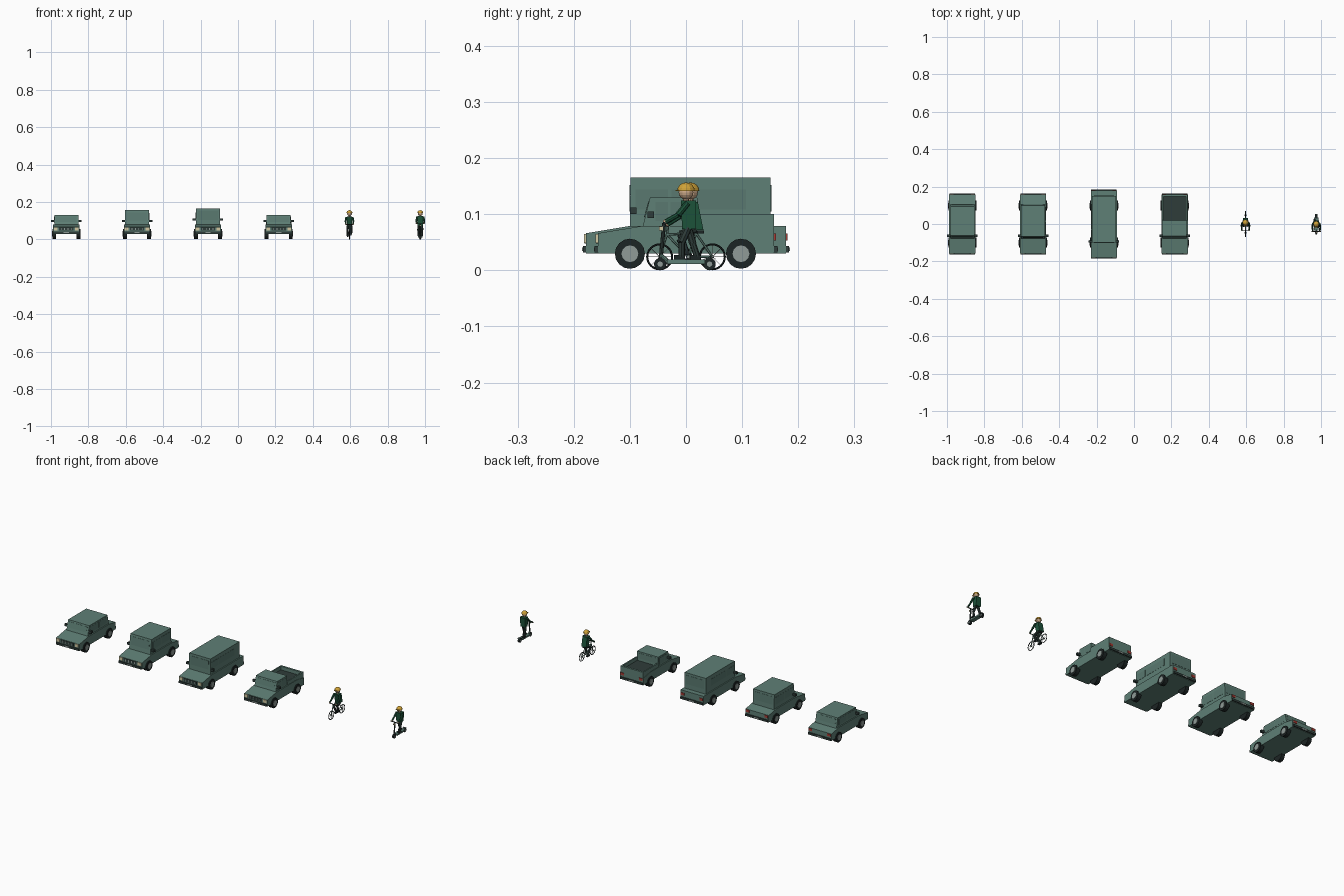
import bpy, bmesh, math
from mathutils import Vector

if "Cube" in bpy.data.objects:
    bpy.data.objects.remove(bpy.data.objects["Cube"])


def material(name, r, g, b):
    m = bpy.data.materials.new(name)
    m.diffuse_color = (r, g, b, 1)
    m.use_nodes = True
    m.node_tree.nodes["Principled BSDF"].inputs["Base Color"].default_value = m.diffuse_color
    return m


PAINT = material("grey green paint", 0.113, 0.214, 0.18)
GLASS = material("tinted glass", 0.1, 0.19, 0.16)
TRIM = material("dark trim", 0.028, 0.046, 0.042)
RUBBER = material("black rubber", 0.012, 0.018, 0.018)
METAL = material("light metal", 0.28, 0.33, 0.31)
LAMP = material("cream lamp", 0.65, 0.58, 0.36)
RED = material("red lamp", 0.38, 0.045, 0.035)
YELLOW = material("yellow helmet", 0.62, 0.36, 0.04)
SKIN = material("skin", 0.6, 0.4, 0.25)
SHIRT = material("green cloth", 0.012, 0.085, 0.042)


def finish(name, bm, mat, smooth=False):
    bmesh.ops.recalc_face_normals(bm, faces=bm.faces)
    me = bpy.data.meshes.new(name)
    bm.to_mesh(me)
    bm.free()
    me.materials.append(mat)
    ob = bpy.data.objects.new(name, me)
    bpy.context.collection.objects.link(ob)
    if smooth:
        for p in me.polygons:
            p.use_smooth = True
    return ob


def prism(name, pts, x0, x1, mat):
    """Side profile of (y, z) points stretched along x."""
    bm = bmesh.new()
    a = [bm.verts.new((x0, y, z)) for y, z in pts]
    b = [bm.verts.new((x1, y, z)) for y, z in pts]
    bm.faces.new(a)
    bm.faces.new(b[::-1])
    for i in range(len(pts)):
        j = (i + 1) % len(pts)
        bm.faces.new((a[i], a[j], b[j], b[i]))
    return finish(name, bm, mat)


def box(name, x0, x1, y0, y1, z0, z1, mat):
    return prism(name, [(y0, z0), (y1, z0), (y1, z1), (y0, z1)], x0, x1, mat)


def rod(name, a, b, r, mat, sides=8, r2=None):
    a, b = Vector(a), Vector(b)
    bm = bmesh.new()
    bmesh.ops.create_cone(bm, cap_ends=True, segments=sides, radius1=r,
                          radius2=r if r2 is None else r2, depth=(b - a).length)
    ob = finish(name, bm, mat)
    ob.rotation_euler = (b - a).to_track_quat('Z', 'Y').to_euler()
    ob.location = (a + b) / 2
    return ob


def ball(name, c, r, mat, keep_above=None):
    bm = bmesh.new()
    bmesh.ops.create_uvsphere(bm, u_segments=12, v_segments=8, radius=r)
    if keep_above is not None:
        cut = bmesh.ops.bisect_plane(bm, geom=bm.verts[:] + bm.edges[:] + bm.faces[:],
                                     plane_co=(0, 0, keep_above), plane_no=(0, 0, -1), clear_outer=True)
        bmesh.ops.contextual_create(bm, geom=[e for e in cut['geom_cut'] if isinstance(e, bmesh.types.BMEdge)])
    ob = finish(name, bm, mat)
    ob.location = c
    return ob


def car(n, x, L, tail_z, cab, roof_z, win_z, mirror, panes):
    """cab = y of windscreen base, windscreen top, rear top, rear base."""
    belt, w, c = 0.079, 0.07, 0.064
    # lower body with sloping bonnet
    prism(n + "_body", [(-L, 0.03), (L, 0.03), (L, tail_z), (0.095, belt),
                        (cab[0], belt), (-L, 0.066)], x - w, x + w, PAINT)
    # cabin
    fb, ft, rt, rb = cab
    prism(n + "_cabin", [(fb, belt - 0.004), (rb, belt - 0.004), (rt, roof_z), (ft, roof_z)],
          x - c, x + c, PAINT)

    # windscreen and rear window follow the cabin slope
    def slope(y0, y1, t):
        return (y0 + (y1 - y0) * t, belt + (roof_z - belt) * t)
    for part, y0, y1, d in (("windscreen", fb, ft, -0.0012), ("rear_window", rb, rt, 0.0012)):
        p, q = slope(y0, y1, 0.3), slope(y0, y1, 0.85)
        prism(n + "_" + part, [p, q, (q[0] + d, q[1]), (p[0] + d, p[1])], x - 0.054, x + 0.054, GLASS)
    for s, side in ((-1, "left"), (1, "right")):
        # side windows
        for i, (a, b) in enumerate(panes):
            box(f"{n}_window_{side}_{i}", x + s * (c - 0.001), x + s * (c + 0.001), a, b, win_z[0], win_z[1], GLASS)
        # mirrors
        my, mz = mirror
        box(f"{n}_mirror_{side}", x + s * 0.063, x + s * 0.082, my - 0.006, my + 0.006, mz - 0.006, mz + 0.006, TRIM)
        # wheels with hubs
        for wy, end in ((-0.1, "front"), (0.098, "rear")):
            rod(f"{n}_wheel_{end}_{side}", (x + s * 0.054, wy, 0.0295), (x + s * 0.075, wy, 0.0295), 0.0268, RUBBER, 16)
            rod(f"{n}_hub_{end}_{side}", (x + s * 0.07, wy, 0.0295), (x + s * 0.077, wy, 0.0295), 0.015, METAL, 12)
        # lamps
        box(f"{n}_headlight_{side}", x + s * 0.046, x + s * 0.066, -L - 0.004, -L + 0.002, 0.049, 0.065, LAMP)
        box(f"{n}_tail_light_{side}", x + s * 0.046, x + s * 0.066, L - 0.002, L + 0.003, 0.053, 0.066, RED)
    # grille with bars, bumpers and plate
    box(n + "_grille", x - 0.038, x + 0.038, -L - 0.003, -L + 0.001, 0.048, 0.064, TRIM)
    for i in range(4):
        gx = x - 0.027 + i * 0.018
        box(f"{n}_grille_bar_{i}", gx - 0.002, gx + 0.002, -L - 0.004, -L, 0.05, 0.062, METAL)
    for s, end in ((-1, "front"), (1, "rear")):
        box(f"{n}_bumper_{end}", x - 0.068, x + 0.068, s * (L - 0.004), s * (L + 0.006), 0.032, 0.043, TRIM)
        box(f"{n}_plate_{end}", x - 0.014, x + 0.014, s * (L + 0.005), s * (L + 0.007), 0.034, 0.041, METAL)


SEDAN, SUV, VAN, PICKUP, BIKE, SCOOT = [-0.918 + 0.3785 * i for i in range(6)]
car("sedan", SEDAN, 0.157, 0.068, (-0.078, -0.062, 0.094, 0.106), 0.13, (0.09, 0.122), (-0.063, 0.099),
    [(-0.056, 0.012), (0.018, 0.086)])
car("wagon", SUV, 0.157, 0.068, (-0.078, -0.066, 0.1, 0.104), 0.157, (0.1, 0.14), (-0.063, 0.099),
    [(-0.056, 0.012), (0.018, 0.09)])
car("van", VAN, 0.178, 0.079, (-0.1, -0.099, 0.151, 0.151), 0.165, (0.108, 0.144), (-0.094, 0.106),
    [(-0.09, -0.032), (-0.026, 0.107)])
car("pickup", PICKUP, 0.157, 0.068, (-0.078, -0.064, 0.02, 0.022), 0.13, (0.088, 0.122), (-0.063, 0.099),
    [(-0.054, -0.032), (-0.028, 0.012)])

# open cargo bed
for s, side in ((-1, "left"), (1, "right")):
    box("bed_wall_" + side, PICKUP + s * 0.061, PICKUP + s * 0.068, 0.02, 0.157, 0.066, 0.1, PAINT)
box("bed_tailgate", PICKUP - 0.061, PICKUP + 0.061, 0.146, 0.157, 0.066, 0.1, PAINT)
box("bed_floor", PICKUP - 0.061, PICKUP + 0.061, 0.022, 0.146, 0.07, 0.0805, TRIM)


def rider(n, x, hip, shoulder, head_y, hand, knees, feet):
    """All points are (y, z)."""
    # torso
    (hy, hz), (sy, sz) = hip, shoulder
    prism(n + "_torso", [(hy - 0.011, hz), (hy + 0.013, hz), (sy + 0.015, sz), (sy - 0.012, sz)],
          x - 0.014, x + 0.014, SHIRT)
    # neck, head and helmet
    rod(n + "_neck", (x, head_y, sz - 0.003), (x, head_y, sz + 0.01), 0.005, SKIN)
    ball(n + "_head", (x, head_y, 0.139), 0.0132, SKIN)
    ball(n + "_helmet", (x, head_y, 0.1405), 0.016, YELLOW, 0.001)
    box(n + "_helmet_brim", x - 0.009, x + 0.009, head_y - 0.019, head_y - 0.008, 0.141, 0.1435, YELLOW)
    for s, side, k, f in ((-1, "left", knees[0], feet[0]), (1, "right", knees[1], feet[1])):
        # arms
        elbow = (x + s * 0.021, (sy + hand[0]) / 2 + 0.003, (sz + hand[1]) / 2 - 0.006)
        rod(f"{n}_upper_arm_{side}", (x + s * 0.017, sy, sz - 0.004), elbow, 0.0055, SHIRT)
        rod(f"{n}_forearm_{side}", elbow, (x + s * 0.019, *hand), 0.0045, SHIRT)
        ball(f"{n}_hand_{side}", (x + s * 0.019, *hand), 0.0045, SKIN)
        # legs and shoes
        knee, ankle = (x + s * 0.01, *k), (x + s * 0.009, *f)
        rod(f"{n}_thigh_{side}", (x + s * 0.008, hy, hz + 0.002), knee, 0.0068, TRIM)
        rod(f"{n}_shin_{side}", knee, ankle, 0.0058, TRIM)
        box(f"{n}_shoe_{side}", x + s * 0.004, x + s * 0.014, f[0] - 0.013, f[0] + 0.006,
            f[1] - 0.005, f[1] + 0.003, RUBBER)


# bicycle
def bike_tube(n, a, b, r=0.002, mat=TRIM):
    rod("bicycle_" + n, (BIKE, *a), (BIKE, *b), r, mat, 6)


for wy, end in ((-0.047, "front"), (0.047, "rear")):
    bpy.ops.mesh.primitive_torus_add(major_segments=24, minor_segments=6, major_radius=0.0222, minor_radius=0.0018,
                                     location=(BIKE, wy, 0.024), rotation=(0, math.pi / 2, 0))
    tyre = bpy.context.object
    tyre.name = "bicycle_tyre_" + end
    tyre.data.materials.append(RUBBER)
    rod("bicycle_hub_" + end, (BIKE - 0.005, wy, 0.024), (BIKE + 0.005, wy, 0.024), 0.003, METAL)
    for i in range(4):
        dy, dz = 0.022 * math.cos(i * math.pi / 4), 0.022 * math.sin(i * math.pi / 4)
        bike_tube(f"spoke_{end}_{i}", (wy - dy, 0.024 - dz), (wy + dy, 0.024 + dz), 0.0005, METAL)
crank, seat, steer, rear = (0.004, 0.024), (0.018, 0.066), (-0.034, 0.064), (0.047, 0.024)
for i, (a, b) in enumerate(((crank, seat), (crank, steer), (seat, steer), (crank, rear), (seat, rear),
                            ((-0.047, 0.024), steer), (steer, (-0.032, 0.08)))):
    bike_tube(f"frame_{i}", a, b, 0.0022, PAINT)
box("bicycle_saddle", BIKE - 0.007, BIKE + 0.007, 0.006, 0.032, 0.066, 0.071, RUBBER)
rod("bicycle_handlebar", (BIKE - 0.022, -0.034, 0.08), (BIKE + 0.022, -0.034, 0.08), 0.002, RUBBER)
rod("bicycle_crank", (BIKE - 0.012, *crank), (BIKE + 0.012, *crank), 0.003, METAL)
rider("cyclist", BIKE, (0.018, 0.072), (0.006, 0.122), 0.008, (-0.033, 0.082),
      [(-0.012, 0.056), (-0.01, 0.064)], [(0.01, 0.018), (0.0, 0.032)])

# kick scooter
for wy, end in ((-0.046, "front"), (0.042, "rear")):
    rod("scooter_wheel_" + end, (SCOOT - 0.005, wy, 0.011), (SCOOT + 0.005, wy, 0.011), 0.011, RUBBER, 16)
    rod("scooter_hub_" + end, (SCOOT - 0.006, wy, 0.011), (SCOOT + 0.006, wy, 0.011), 0.005, METAL, 8)
box("scooter_deck", SCOOT - 0.011, SCOOT + 0.011, -0.034, 0.034, 0.011, 0.019, PAINT)
prism("scooter_mudguard", [(0.03, 0.019), (0.045, 0.026), (0.053, 0.02), (0.046, 0.023)],
      SCOOT - 0.007, SCOOT + 0.007, TRIM)
rod("scooter_neck", (SCOOT, -0.032, 0.015), (SCOOT, -0.045, 0.027), 0.004, PAINT)
rod("scooter_stem", (SCOOT, -0.046, 0.011), (SCOOT, -0.039, 0.084), 0.0035, TRIM)
rod("scooter_handlebar", (SCOOT - 0.0255, -0.039, 0.084), (SCOOT + 0.0255, -0.039, 0.084), 0.0025, RUBBER)
box("scooter_lamp", SCOOT - 0.004, SCOOT + 0.004, -0.048, -0.041, 0.071, 0.078, LAMP)
rider("scooter_rider", SCOOT, (0.004, 0.074), (0.003, 0.124), 0.0, (-0.037, 0.086),
      [(0.012, 0.048), (-0.008, 0.05)], [(0.02, 0.024), (-0.008, 0.024)])
